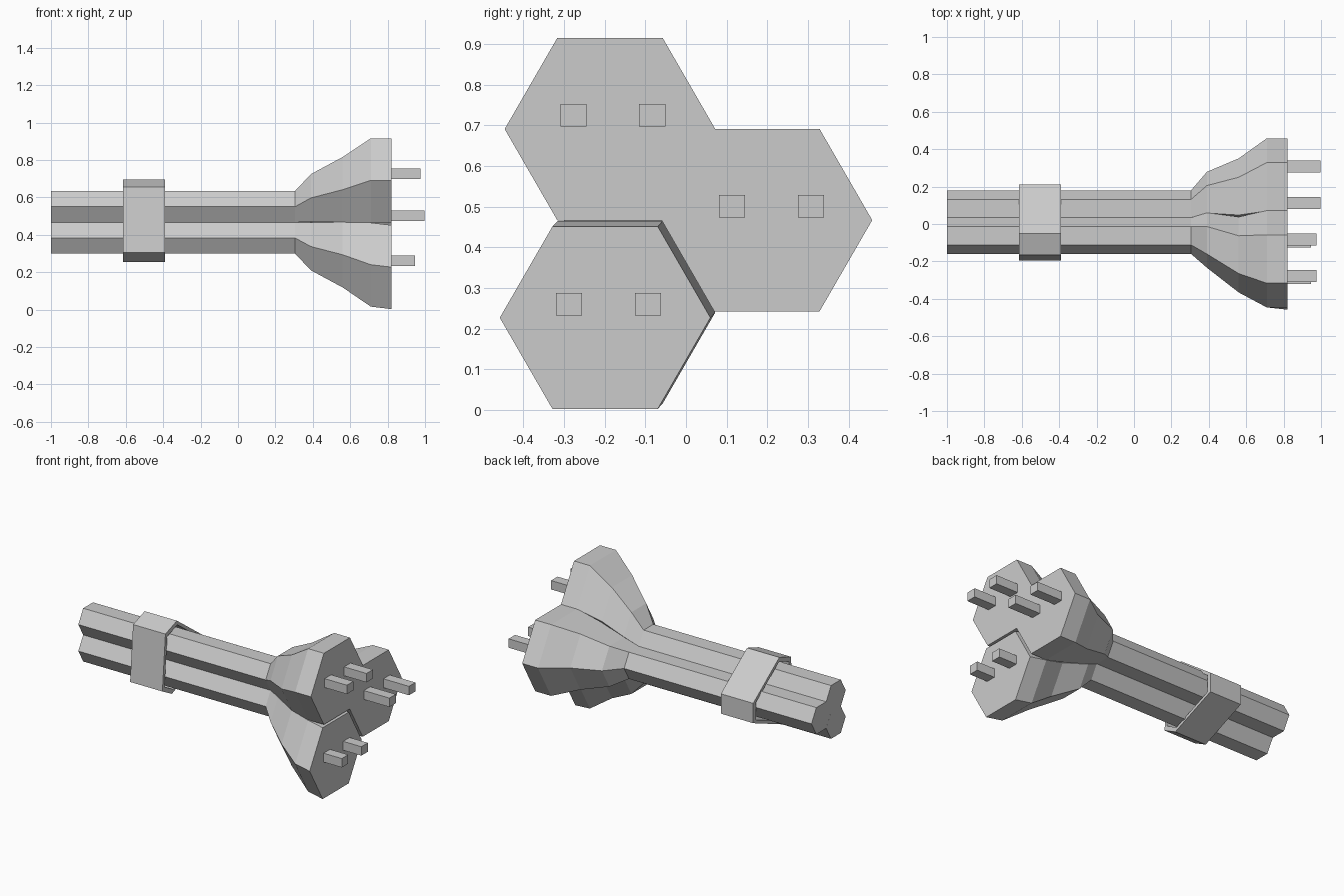
import bpy, bmesh, math

cube = bpy.data.objects.get("Cube")
if cube:
    bpy.data.objects.remove(cube, do_unlink=True)

grey = bpy.data.materials.new("plain grey")
grey.use_nodes = True
COLOUR = (0.6, 0.6, 0.6, 1)
grey.diffuse_color = COLOUR
grey.node_tree.nodes["Principled BSDF"].inputs["Base Color"].default_value = COLOUR


def finish(name, bm):
    bmesh.ops.recalc_face_normals(bm, faces=bm.faces[:])
    mesh = bpy.data.meshes.new(name)
    bm.to_mesh(mesh)
    bm.free()
    mesh.materials.append(grey)
    obj = bpy.data.objects.new(name, mesh)
    bpy.context.scene.collection.objects.link(obj)
    return obj


def loft(name, loops, closed=False):
    """Skin point loops; cap the ends, or join last to first when closed."""
    bm = bmesh.new()
    rows = [[bm.verts.new(p) for p in loop] for loop in loops]
    pairs = list(zip(rows, rows[1:]))
    if closed:
        pairs.append((rows[-1], rows[0]))
    else:
        bm.faces.new(rows[0])
        bm.faces.new(rows[-1])
    n = len(rows[0])
    for a, b in pairs:
        for i in range(n):
            j = (i + 1) % n
            bm.faces.new((a[i], a[j], b[j], b[i]))
    return finish(name, bm)


def hexagon(x, y, z, r):
    return [(x, y + r * math.cos(math.radians(60 * i)),
             z + r * math.sin(math.radians(60 * i))) for i in range(6)]


# Hexagonal rods flaring into wide heads: centre (y, z) at each station
STATIONS = [-1.0, 0.305, 0.39, 0.56, 0.71, 0.82]
RADII = [0.097, 0.097, 0.147, 0.202, 0.259, 0.259]
RODS = {
    "upper": [(-0.063, 0.55), (-0.063, 0.55), (-0.087, 0.597),
              (-0.164, 0.641), (-0.187, 0.691), (-0.187, 0.691)],
    "lower": [(-0.063, 0.383), (-0.063, 0.383), (-0.087, 0.337),
              (-0.164, 0.293), (-0.187, 0.24), (-0.199, 0.227)],
    "back": [(0.083, 0.467), (0.083, 0.467), (0.132, 0.467),
             (0.149, 0.467), (0.199, 0.467), (0.199, 0.467)],
}
for label, path in RODS.items():
    loft(label + "_flared_rod",
         [hexagon(x, y, z, r) for x, (y, z), r in zip(STATIONS, path, RADII)])

# Pairs of square pins on each head: y centres, z centre, tip x
PINS = {
    "upper": ((-0.277, -0.083), 0.725, 0.975),
    "lower": ((-0.288, -0.093), 0.26, 0.947),
    "back": ((0.113, 0.307), 0.501, 0.998),
}
for label, (ys, z, tip) in PINS.items():
    for side, y in zip(("front", "rear"), ys):
        square = [(-0.032, -0.028), (0.032, -0.028), (0.032, 0.028), (-0.032, 0.028)]
        loft(f"{label}_{side}_pin",
             [[(x, y + dy, z + dz) for dy, dz in square] for x in (0.8, tip)])

# Hollow collar with three long and three short sides around the rods
OUTER = [(-0.05, 0.695), (-0.165, 0.655), (-0.195, 0.305),
         (-0.1, 0.254), (0.21, 0.38), (0.21, 0.505)]
CY, CZ = -0.015, 0.467


def collar_loop(x, scale):
    return [(x, CY + (y - CY) * scale, CZ + (z - CZ) * scale) for y, z in OUTER]


loft("collar", [collar_loop(-0.615, 1), collar_loop(-0.39, 1),
                collar_loop(-0.39, 0.88), collar_loop(-0.615, 0.88)], closed=True)
